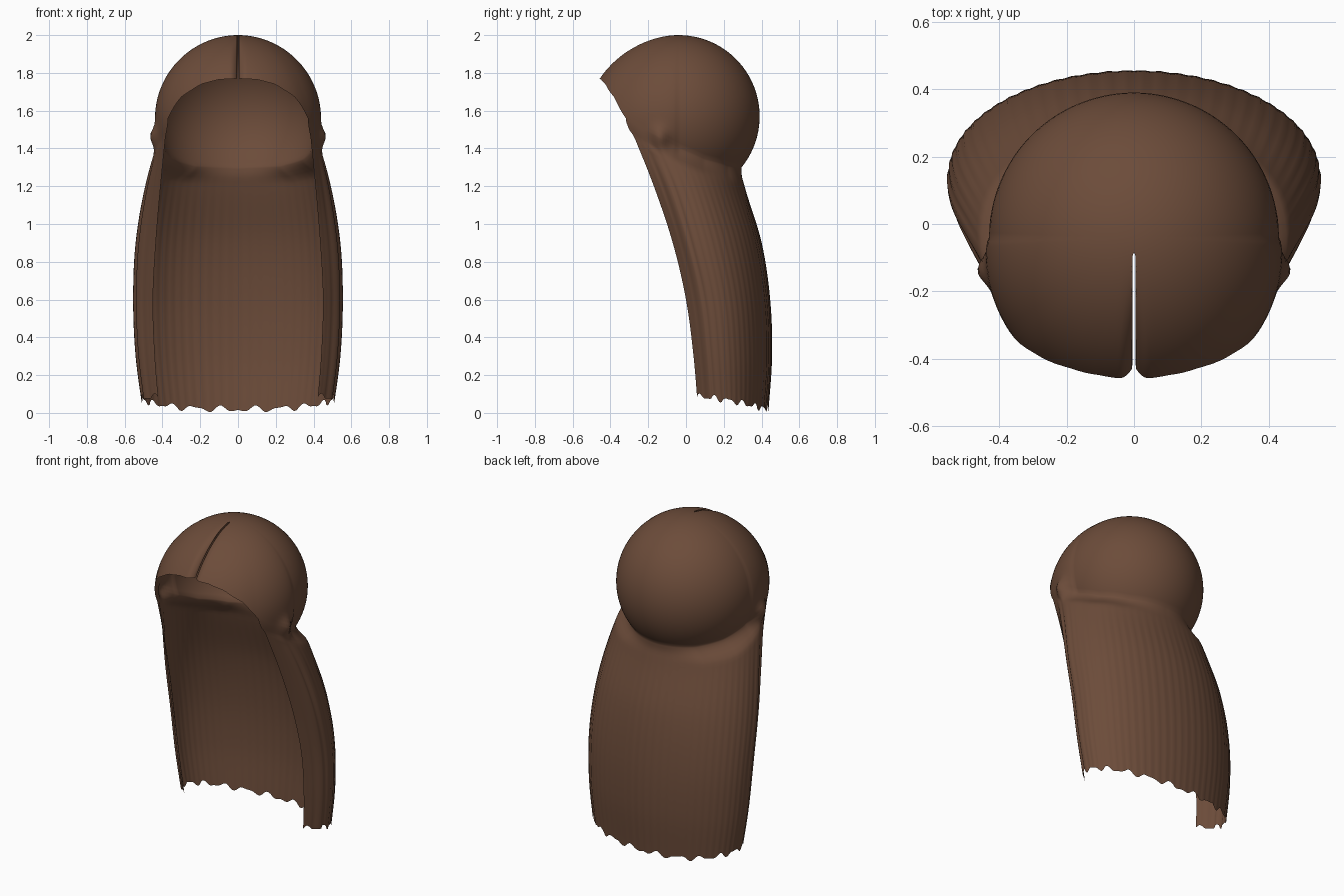
import bpy
import bmesh
from math import sin, cos, acos, radians, sqrt, exp, pi
from mathutils import Vector

cube = bpy.data.objects.get("Cube")
if cube:
    bpy.data.objects.remove(cube, do_unlink=True)

RADIUS, MID_Z, MID_Y = 0.43, 1.57, -0.04   # rounded crown
CORNER = 53                                # azimuth where fringe meets the side lock
CAP_ROWS, FALL_ROWS, FALL_COLS = 32, 44, 72

# Lower edge of the crown: (degrees from the front, height)
HEM = [(0, 1.77), (14, 1.765), (27, 1.74), (42, 1.67), (53, 1.56), (75, 1.47),
       (92, 1.40), (112, 1.345), (140, 1.31), (180, 1.30)]

# Hanging length every 0.3 up from the tips: front x, front y, widest x, widest y, back y
STEP = 0.3
SECTIONS = [Vector(s) for s in (
    (0.415, 0.065, 0.50, 0.18, 0.435),
    (0.44, 0.04, 0.54, 0.16, 0.455),
    (0.45, 0.0, 0.553, 0.13, 0.445),
    (0.435, -0.07, 0.54, 0.06, 0.40),
    (0.41, -0.17, 0.49, -0.03, 0.31),
    (0.38, -0.29, 0.41, -0.16, 0.24))]


def smooth(t):
    t = max(0.0, min(1.0, t))
    return t * t * (3 - 2 * t)


def hem_height(az):
    for (a, za), (b, zb) in zip(HEM, HEM[1:]):
        if az <= b:
            return za + (zb - za) * (az - a) / (b - a)
    return HEM[-1][1]


def section(z):
    """Smooth curve through the section table."""
    k = max(0.0, min(len(SECTIONS) - 1.001, z / STEP))
    i = int(k)
    f = k - i
    b, c = SECTIONS[i], SECTIONS[i + 1]
    a = SECTIONS[i - 1] if i else b * 2 - c
    d = SECTIONS[i + 2] if i + 2 < len(SECTIONS) else c * 2 - b
    return b + 0.5 * f * (c - a + f * (2 * a - 5 * b + 4 * c - d
                                       + f * (3 * (b - c) + d - a)))


def ear_bump(p):
    p.x += 0.04 * exp(-((p.y + 0.14) / 0.05) ** 2 - ((p.z - 1.46) / 0.05) ** 2)
    return p


def crown_point(az, s):
    theta = s * acos((hem_height(az) - MID_Z) / RADIUS)
    a = radians(az)
    r = RADIUS * sin(theta) * (1 + 0.1 * s * sqrt(max(0, cos(a))))
    x = r * sin(a)
    parted = az < 85 and s > 0.1
    if parted and x < 0.045:                       # sunken parting
        r -= 0.04 * (1 - x / 0.045) ** 2 * smooth(s * 1.3)
        x = r * sin(a)
    y = MID_Y - r * cos(a)
    if parted:
        x = max(x, 0.005)
    if az == 180:
        x = 0
    return ear_bump(Vector((x, y, MID_Z + RADIUS * cos(theta))))


def fall_point(az, v):
    t = (az - CORNER) / (180 - CORNER)
    top = crown_point(az, 1)
    tip = 0.02 + 0.065 * (1 - smooth(t * 1.1)) + 0.013 * sin(t * 43) + 0.007 * sin(t * 71)
    z = top.z + (max(0, tip) - top.z) * v
    xf, yf, xw, yw, yb = section(z)
    turn = 0.24
    if t < turn:                                   # side lock
        k = t / turn
        x = xf + (xw - xf) * sin(k * pi / 2)
        y = yf + (yw - yf) * k
    else:                                          # round back
        k = (t - turn) / (1 - turn) * pi / 2
        x = xw * cos(k)
        y = yw + (yb - yw) * sin(k)
    # Strand grooves, stronger on the side locks
    fade = smooth(v * 4)
    groove = fade * (0.006 * sin(t * 60) * exp(-((t - 0.15) / 0.09) ** 2)
                     + 0.0015 * sin(t * 130))
    x += groove * cos(t * pi / 2)
    y += groove * sin(t * pi / 2)
    p = top.lerp(Vector((x, y, z)), smooth(v / 0.07))
    p.z = z
    if az == 180:
        p.x = 0
    return ear_bump(p) if v > 0.07 else p


def add_grid(bm, columns):
    grid = [[bm.verts.new(p) for p in col] for col in columns]
    for left, right in zip(grid, grid[1:]):
        for i in range(len(left) - 1):
            bm.faces.new((left[i], left[i + 1], right[i + 1], right[i]))


# One half of the hair: crown, then the hanging length
side_az = [CORNER + (180 - CORNER) * i / FALL_COLS for i in range(FALL_COLS)] + [180]
front_az = list(range(0, 9)) + list(range(11, CORNER, 3))
bm = bmesh.new()
add_grid(bm, [[crown_point(az, i / CAP_ROWS) for i in range(CAP_ROWS + 1)]
              for az in front_az + side_az])
add_grid(bm, [[fall_point(az, (i / FALL_ROWS) ** 1.3) for i in range(FALL_ROWS + 1)]
              for az in side_az])
bmesh.ops.remove_doubles(bm, verts=bm.verts, dist=0.0004)
bmesh.ops.dissolve_degenerate(bm, edges=bm.edges, dist=0.0001)
bmesh.ops.recalc_face_normals(bm, faces=bm.faces)
bm.faces.ensure_lookup_table()
back = max(bm.faces, key=lambda f: f.calc_center_median().y)
if back.normal.y < 0:
    bmesh.ops.reverse_faces(bm, faces=bm.faces)
mesh = bpy.data.meshes.new("long_hair")
bm.to_mesh(mesh)
bm.free()
hair = bpy.data.objects.new("long_hair", mesh)
bpy.context.collection.objects.link(hair)

# Mirrored second half
mirror = hair.modifiers.new("other_half", "MIRROR")
mirror.use_axis[0] = True
mirror.merge_threshold = 0.0005

# Brown hair colour
brown = bpy.data.materials.new("hair_brown")
brown.use_nodes = True
colour = (0.15, 0.072, 0.042, 1)
brown.diffuse_color = colour
shader = brown.node_tree.nodes["Principled BSDF"]
shader.inputs["Base Color"].default_value = colour
shader.inputs["Roughness"].default_value = 0.7
mesh.materials.append(brown)

bpy.context.view_layer.objects.active = hair
hair.select_set(True)
bpy.ops.object.shade_smooth_by_angle(angle=radians(60))
